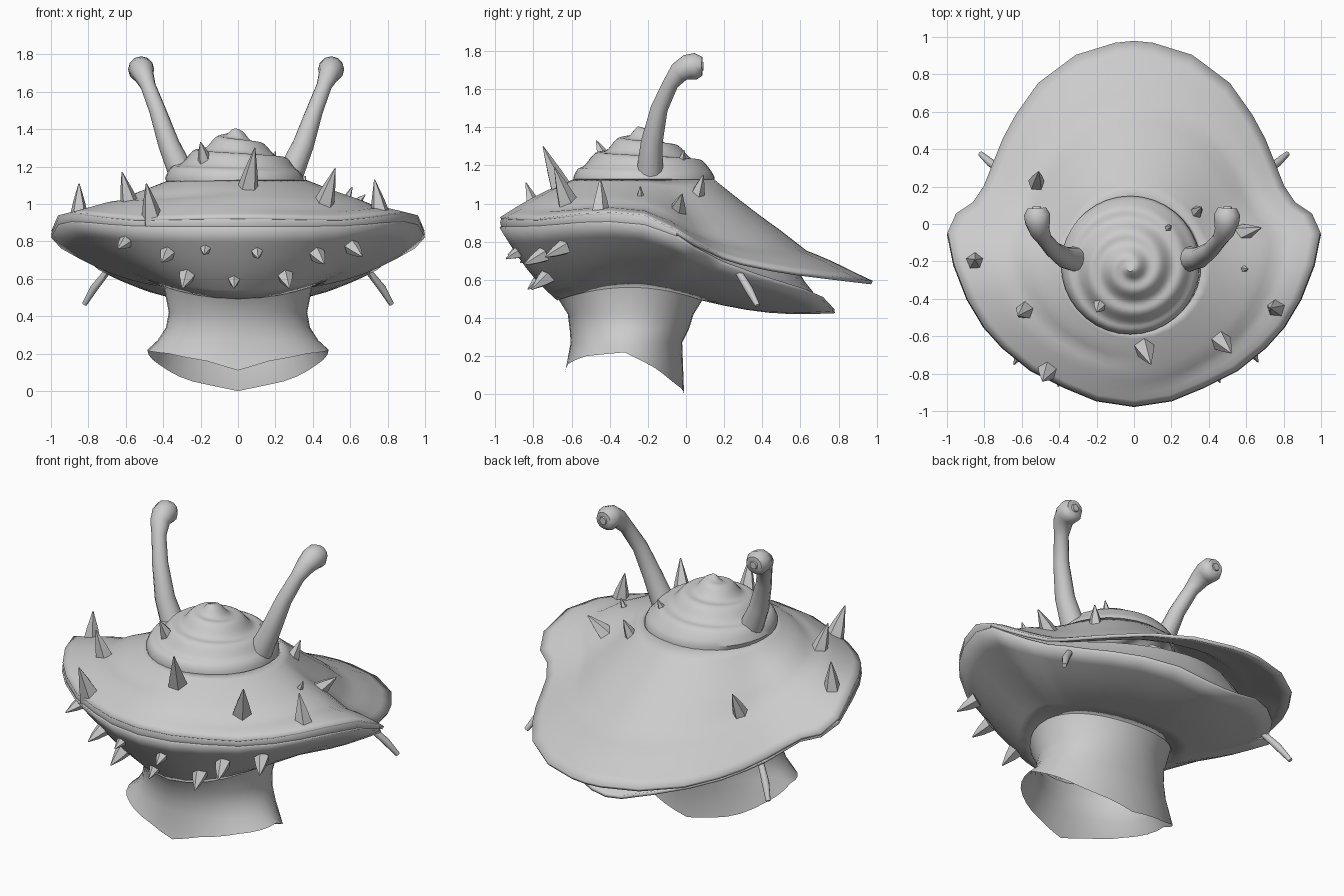
import bpy, bmesh, math
from mathutils import Vector

if "Cube" in bpy.data.objects:
    bpy.data.objects.remove(bpy.data.objects["Cube"])

grey = bpy.data.materials.new("shell_grey")
grey.diffuse_color = (0.6, 0.6, 0.6, 1)
grey.use_nodes = True
grey.node_tree.nodes["Principled BSDF"].inputs["Base Color"].default_value = grey.diffuse_color


def finish(name, bm, angle=40):
    bmesh.ops.recalc_face_normals(bm, faces=bm.faces)
    me = bpy.data.meshes.new(name)
    bm.to_mesh(me)
    bm.free()
    me.materials.append(grey)
    ob = bpy.data.objects.new(name, me)
    bpy.context.collection.objects.link(ob)
    bpy.ops.object.select_all(action='DESELECT')
    ob.select_set(True)
    bpy.context.view_layer.objects.active = ob
    bpy.ops.object.shade_smooth_by_angle(angle=math.radians(angle))
    return ob


def loft(name, rings, cap_start=False, cap_end=False, angle=40, closed=True):
    """Skin rings of equal length."""
    bm = bmesh.new()
    rows = [[bm.verts.new(p) for p in r] for r in rings]
    n = len(rows[0])
    for a, b in zip(rows, rows[1:]):
        for i in range(n if closed else n - 1):
            j = (i + 1) % n
            bm.faces.new((a[i], a[j], b[j], b[i]))
    if cap_start:
        bm.faces.new(rows[0])
    if cap_end:
        bm.faces.new(rows[-1])
    return finish(name, bm, angle)


def thicken(ob, t):
    m = ob.modifiers.new("thickness", 'SOLIDIFY')
    m.thickness, m.offset = t, 0


def lerp(table, v):
    for (a, fa), (b, fb) in zip(table, table[1:]):
        if v <= b:
            return fa + (fb - fa) * max(0, (v - a) / (b - a))
    return table[-1][1]


def outline(half):
    return half + [(-x, y) for x, y in reversed(half[1:-1])]


# Outlines of the shell rim; the two lobes part behind the widest point
front = [(0, -.97), (.2, -.94), (.37, -.87), (.55, -.78), (.7, -.66), (.8, -.55),
         (.89, -.4), (.96, -.22), (.995, -.05)]
back_low = [(.94, .04), (.84, .1), (.78, .19), (.74, .28), (.67, .38),
            (.58, .5), (.45, .62), (.28, .72), (.1, .77), (0, .78)]
upper = outline(front + [(.95, .05), (.86, .11), (.8, .2), (.76, .3), (.7, .45),
                         (.63, .58), (.51, .75), (.31, .9), (.1, .965), (0, .975)])
lower = outline(front + back_low)
rim_top = [(-.97, .92), (-.8, .91), (-.45, .95), (-.22, .93), (-.05, .85), (.04, .79),
           (.2, .715), (.35, .67), (.6, .63), (.98, .585)]
rim_low = [(-.97, .88), (-.8, .88), (-.45, .91), (-.22, .89), (-.05, .83), (.04, .77),
           (.19, .69), (.38, .62), (.62, .545), (.72, .5), (.78, .435)]
CY = -.22


def upper_point(x, y, t):
    """Point on the upper shell from the rim (t=0) to the spire (t=1)."""
    a = math.atan2(y - CY, x)
    z0 = lerp(rim_top, y)
    ex, ey = .36 * math.cos(a), CY + .36 * math.sin(a)
    z = z0 + (1.12 - z0) * t - (.015 + .03 * math.sin(a)) * math.sin(math.pi * t)
    # shallow spiral groove
    turn = (a + math.pi / 2) / (2 * math.pi) % 1
    fade = min(1, t * 6) * math.sin(math.pi * turn) ** .3
    z -= .02 * math.exp(-((t - .22 - .4 * turn) / .09) ** 2) * fade
    return (x + (ex - x) * t, y + (ey - y) * t, z)


T = [i / 12 for i in range(13)]
thicken(loft("upper_shell", [[upper_point(x, y, t) for x, y in upper] for t in T]), .02)


def neck_top(a):
    """Seam between the underside and the neck."""
    return (.4 * math.cos(a), -.29 + .38 * math.sin(a), .5 + .07 * math.cos(a) ** 2)


def lower_point(x, y, t):
    ex, ey, z1 = neck_top(math.atan2(y + .29, x))
    z0 = lerp(rim_low, y)
    drop = .035 if y < .1 else .03
    return (x + (ex - x) * t, y + (ey - y) * t,
            z0 + (z1 - z0) * t - drop * math.sin(math.pi * t))


# Underside bowl, and the rounded lip joining it to the upper rim at the front
thicken(loft("lower_shell", [[lower_point(x, y, t) for x, y in lower] for t in T[::2]]), .02)
fr = [(-x, y) for x, y in reversed(front[1:])] + front
loft("rim_lip", [[(x * g, y * g, lerp(rim_top, y) * (1 - f) + lerp(rim_low, y) * f)
                  for x, y in fr] for f, g in ((0, 1), (.5, 1.005), (1, 1))], closed=False)

# Lining that closes the pocket between the two lobes
bl = [front[-1]] + back_low
bl = bl + [(-x, y) for x, y in reversed(bl[:-1])]
lining = []
for f in (0, .33, .66, 1):
    row = []
    for x, y in bl:
        p = Vector((x, y, lerp(rim_low, y)))
        k = min(1, max(0, (y + .05) / .3))
        q = Vector(upper_point(x, y, .38 * k))
        row.append(p.lerp(q, f) - Vector((0, 0, .05 * k * math.sin(math.pi * f))))
    lining.append(row)
loft("pocket_lining", lining, closed=False)

# Hollow neck that flares to an uneven hem
N = 36
angs = [2 * math.pi * i / N for i in range(N)]
hem = [(-90, .11), (-70, .16), (-40, .2), (0, .22), (30, .14), (55, .06), (90, 0)]


def neck_ring(rx, yf, yb, z):
    out = []
    for a in angs:
        s = math.sin(a)
        yc, ry = (yf + yb) / 2, (yb - yf) / 2
        zz = z if z else lerp(hem, math.degrees(math.asin(max(-1, min(1, s)))))
        out.append((rx * math.cos(a), yc + ry * s, zz))
    return out


loft("neck", [[neck_top(a) for a in angs], neck_ring(.37, -.62, .04, .42),
              neck_ring(.385, -.61, .015, .34), neck_ring(.43, -.605, -.02, .27),
              neck_ring(.485, -.635, -.01, 0)], angle=60)

# Coiled spire: a cone whose surface steps along a spiral
cone = [(0, 1.41), (.05, 1.375), (.1, 1.345), (.2, 1.285), (.3, 1.22), (.35, 1.18), (.37, 1.14)]
rings = []
for k in range(1, 26):
    r = .37 * k / 25
    ring = []
    for a in angs:
        ph = (r / .125 - a / (2 * math.pi)) % 1
        step = .013 * math.sin(2 * math.pi * ph) * min(1, (.37 - r) / .05) * min(1, r / .05)
        ring.append((-.02 + r * math.cos(a), CY - .02 * (1 - r / .37) + r * math.sin(a),
                     lerp(cone, r) + step))
    rings.append(ring)
rings.append([(-.01 + .365 * math.cos(a), CY + .365 * math.sin(a), 1.09) for a in angs])
loft("spire", rings, cap_start=True)


def tube(name, path, radii, sides=10, angle=45):
    pts = [Vector(p) for p in path]
    out = []
    for i, p in enumerate(pts):
        d = (pts[min(i + 1, len(pts) - 1)] - pts[max(i - 1, 0)]).normalized()
        u = d.cross(Vector((1, 0, 0))).normalized()
        v = d.cross(u)
        out.append([p + radii[i] * (u * math.cos(2 * math.pi * k / sides)
                                    + v * math.sin(2 * math.pi * k / sides))
                    for k in range(sides)])
    return loft(name, out, True, True, angle)


for side, s, o in (("right", 1, -.01), ("left", -1, .01)):
    # Eye stalk with a bulb and a raised pupil facing back
    stalk = [(.29, -.19, 1.16), (.36, -.18, 1.32), (.42, -.14, 1.5), (.47, -.08, 1.63),
             (.495, -.035, 1.69), (.505, .01, 1.715), (.508, .05, 1.72), (.51, .085, 1.72)]
    tube(side + "_eye_stalk", [(s * (x + o), y, z) for x, y, z in stalk],
         [.07, .057, .045, .041, .055, .067, .07, .05], 12, 60)
    tube(side + "_pupil", [(s * (.51 + o), .07, 1.72), (s * (.51 + o), .093, 1.72)],
         [.03, .022], 8)
    # Drooping feeler under the shell
    tube(side + "_feeler", [(s * .69, .27, .65), (s * .77, .33, .55), (s * .82, .375, .465)],
         [.018, .022, .014], 8)

# Thorns: base, tip, radius
thorns = [((.05, -.65, 1.06), (.09, -.75, 1.3), .07),
          ((-.46, -.78, .93), (-.49, -.84, 1.11), .065),
          ((-.58, -.46, 1.0), (-.62, -.49, 1.17), .06),
          ((-.85, -.2, .95), (-.85, -.19, 1.11), .055),
          ((.46, -.62, 1.0), (.52, -.69, 1.19), .065),
          ((.76, -.45, .95), (.73, -.45, 1.13), .06),
          ((.57, -.05, .95), (.68, -.02, 1.05), .06),
          ((.57, -.24, 1.0), (.61, -.24, 1.09), .035),
          ((-.52, .23, .89), (-.51, .28, 1.0), .045),
          ((-.18, -.43, 1.24), (-.2, -.47, 1.33), .045),
          ((.17, -.03, 1.2), (.2, -.01, 1.28), .035),
          ((.33, .06, 1.05), (.36, .09, 1.15), .045)]
thorns += [((x, -.74 + .3 * x * x, .62), (x * 1.1, -.83 + .3 * x * x, .55), .055)
           for x in (-.27, -.02, .25)]
thorns += [((x, -.87 + .55 * x * x, z), (x * 1.07, -.95 + .55 * x * x, z - .04), .045)
           for x, z in ((-.6, .8), (-.38, .73), (-.17, .77), (.1, .75), (.43, .72), (.62, .76))]
for base, tip, r in thorns:
    b, t = Vector(base), Vector(tip)
    d = (t - b).normalized()
    tube("thorn", [b - d * .03, b + (t - b) * .4, t], [r, r * .6, .003], 5, 30)
